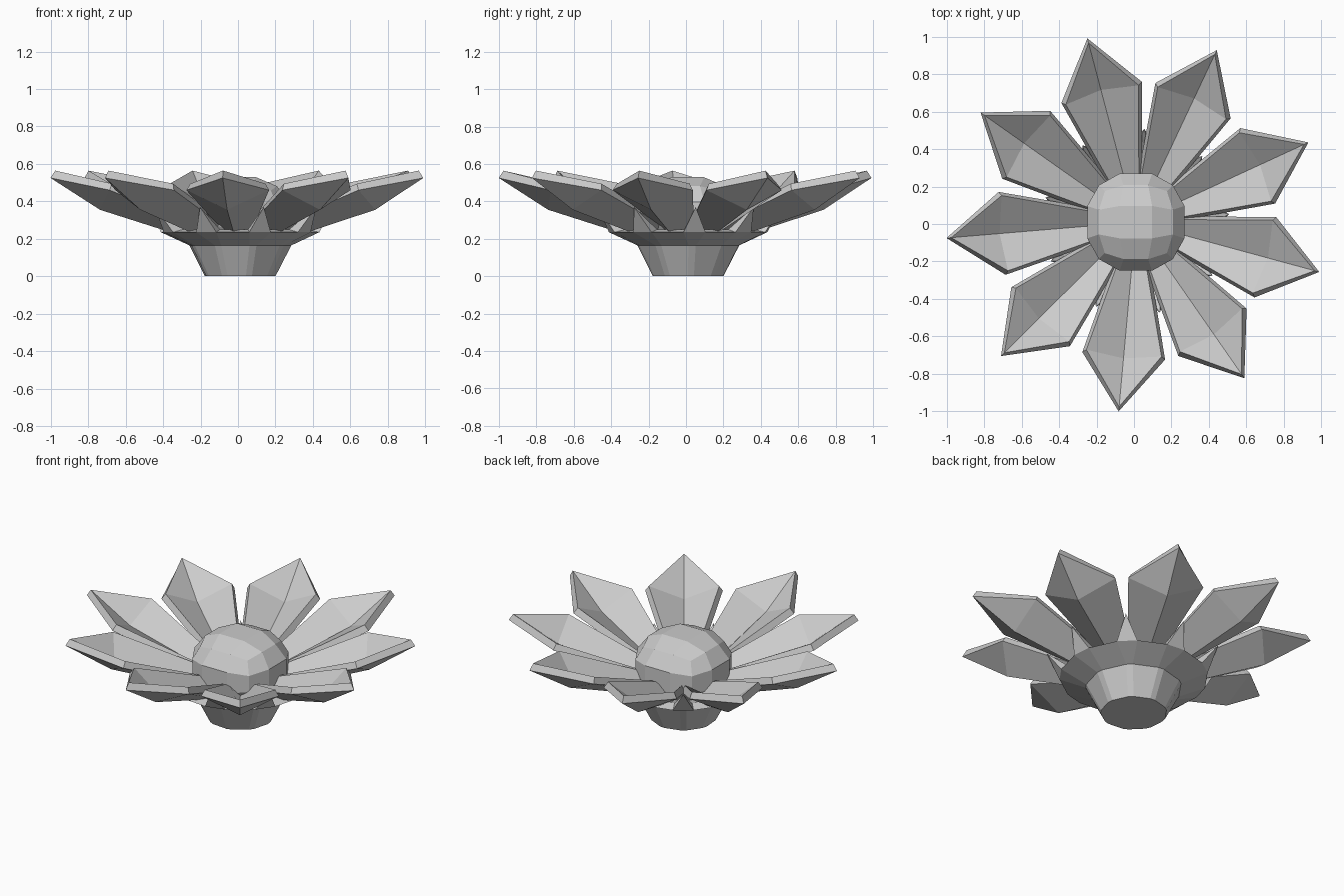
import bpy, bmesh
from math import radians, sin, cos
from mathutils import Vector

if "Cube" in bpy.data.objects:
    bpy.data.objects.remove(bpy.data.objects["Cube"], do_unlink=True)

CENTRE = Vector((0.01, 0.01, 0))
PETALS = 9
STEP = 360 / PETALS
FIRST = 104.8

grey = bpy.data.materials.new("plain grey")
grey.use_nodes = True
grey.diffuse_color = (0.6, 0.6, 0.6, 1)
grey.node_tree.nodes["Principled BSDF"].inputs["Base Color"].default_value = (0.6, 0.6, 0.6, 1)


def add_object(name, bm):
    bmesh.ops.recalc_face_normals(bm, faces=bm.faces)
    mesh = bpy.data.meshes.new(name)
    bm.to_mesh(mesh)
    bm.free()
    mesh.materials.append(grey)
    obj = bpy.data.objects.new(name, mesh)
    obj.location = CENTRE
    bpy.context.collection.objects.link(obj)
    return obj


def polar(angle, r, z):
    return Vector((r * cos(radians(angle)), r * sin(radians(angle)), z))


# Petals: keeled boat shapes, thickened toward the inside
def petal(name, angle):
    bm = bmesh.new()
    base, kink, tip = [bm.verts.new(p) for p in
                       ((0.2, 0, 0.18), (0.75, 0, 0.355), (1.015, 0, 0.525))]
    for side in (1, -1):
        low = bm.verts.new((0.2, side * 0.088, 0.26))
        shoulder = bm.verts.new((0.717, side * 0.222, 0.46))
        for loop in ((base, kink, shoulder, low), (kink, tip, shoulder)):
            bm.faces.new(loop if side > 0 else loop[::-1])
    obj = add_object(name, bm)
    if obj.data.polygons[0].normal.z < 0:
        obj.data.flip_normals()
    obj.rotation_euler.z = radians(angle)
    thick = obj.modifiers.new("thickness", "SOLIDIFY")
    thick.thickness = 0.042
    thick.offset = 1
    thick.use_even_offset = True


for i in range(PETALS):
    petal(f"petal_{i + 1}", FIRST + STEP * i)

# Domed centre: gridded cube rounded into a flattened ball
bm = bmesh.new()
bmesh.ops.create_cube(bm, size=2)
bmesh.ops.subdivide_edges(bm, edges=bm.edges[:], cuts=2, use_grid_fill=True)
for v in bm.verts:
    n = v.co.normalized()
    v.co = Vector((n.x * 0.287, n.y * 0.287, 0.33 + n.z * 0.22))
add_object("flower_centre", bm)

# Cup: ribbed wall, flared rim and a pointed sepal between each pair of petals
bm = bmesh.new()
# half rib angle, radius, height, from the foot up and over the rim
PROFILE = ((5, 0.19, 0), (4, 0.275, 0.165), (8, 0.425, 0.235), (8, 0.36, 0.25), (8, 0.2, 0.2))
RIM = 2
rings = []
for half, r, z in PROFILE:
    rings.append([bm.verts.new(polar(FIRST + STEP * (i + 0.5) + s * half, r, z))
                  for i in range(PETALS) for s in (-1, 1)])
count = PETALS * 2
for level, (lower, upper) in enumerate(zip(rings, rings[1:])):
    for k in range(count):
        n = (k + 1) % count
        quad = (lower[k], lower[n], upper[n], upper[k])
        if level == RIM and k % 2 == 0:
            tip = bm.verts.new(polar(FIRST + STEP * (k // 2 + 0.5), 0.5, 0.37))
            for a, b in zip(quad, quad[1:] + quad[:1]):
                bm.faces.new((a, b, tip))
        else:
            bm.faces.new(quad)
bm.faces.new(rings[0][::-1])
bm.faces.new(rings[-1])
add_object("flower_cup", bm)
